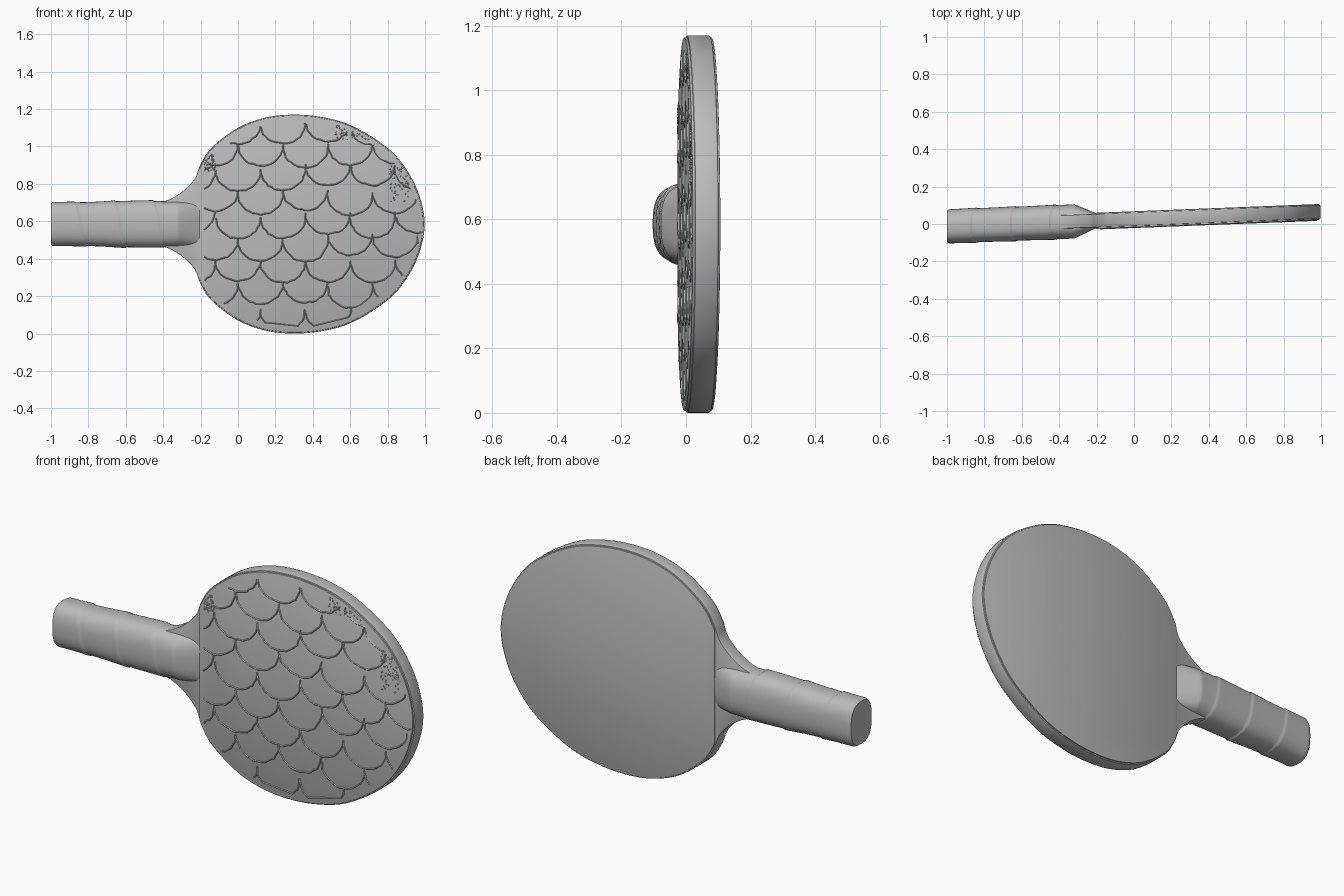
import bpy, bmesh, math, random
from mathutils import Vector

if "Cube" in bpy.data.objects:
    bpy.data.objects.remove(bpy.data.objects["Cube"])

random.seed(4)
MID = 0.585          # height of the paddle's long axis

grey = bpy.data.materials.new("plain grey")
grey.use_nodes = True
grey.diffuse_color = (0.5, 0.5, 0.5, 1)
grey.node_tree.nodes["Principled BSDF"].inputs["Base Color"].default_value = (0.5, 0.5, 0.5, 1)


def place(x, y, z):
    """Paddle coordinates to the scene: slight lean along the long axis."""
    return Vector((x, y + 0.026 + 0.039 * x, z + MID))


def finish(name, bm, angle=35):
    bmesh.ops.recalc_face_normals(bm, faces=bm.faces)
    mesh = bpy.data.meshes.new(name)
    bm.to_mesh(mesh)
    bm.free()
    obj = bpy.data.objects.new(name, mesh)
    bpy.context.collection.objects.link(obj)
    mesh.materials.append(grey)
    bpy.ops.object.select_all(action='DESELECT')
    obj.select_set(True)
    bpy.context.view_layer.objects.active = obj
    bpy.ops.object.shade_smooth_by_angle(angle=math.radians(angle))
    return obj


def spline(points, steps=6):
    """Catmull-Rom curve through the given points."""
    pts = [Vector(p) for p in points]
    out = []
    for i in range(len(pts) - 1):
        a, b, c, d = (pts[max(0, min(len(pts) - 1, i + k))] for k in (-1, 0, 1, 2))
        for s in range(steps):
            t = s / steps
            out.append(0.5 * (2 * b + (c - a) * t + (2 * a - 5 * b + 4 * c - d) * t * t
                              + (3 * b - a - 3 * c + d) * t ** 3))
    return out + [pts[-1]]


# Upper half of the outline, mirrored below
half = [(-0.42, 0.115), (-0.36, 0.135), (-0.29, 0.18), (-0.23, 0.245), (-0.2, 0.32),
        (-0.14, 0.41), (0, 0.515), (0.15, 0.57), (0.3, 0.585), (0.45, 0.572), (0.6, 0.53),
        (0.76, 0.437), (0.87, 0.335), (0.96, 0.18), (0.998, 0)]
full = half + [(x, -z) for x, z in half[-2::-1]]
outline = spline(full)


def slab(name, pts, y0, y1, bevel):
    bm = bmesh.new()
    base = bm.faces.new([bm.verts.new(place(x, y0, z)) for x, z in pts])
    moved = bmesh.ops.extrude_face_region(bm, geom=[base])["geom"]
    bmesh.ops.translate(bm, vec=(0, y1 - y0, 0),
                        verts=[v for v in moved if isinstance(v, bmesh.types.BMVert)])
    rim = [e for e in bm.edges if abs(e.verts[0].co.x - e.verts[1].co.x) > 1e-6
           or abs(e.verts[0].co.z - e.verts[1].co.z) > 1e-6]
    bmesh.ops.bevel(bm, geom=rim, offset=bevel, segments=2, affect='EDGES', profile=0.5)
    return finish(name, bm)


# Blade core with flared neck, and a rubber sheet on each side
slab("blade_core", outline, -0.036, 0.036, 0.004)
sheet = [(0.3 + (x - 0.3) * 0.99, z * 0.99) for x, z in outline if x > -0.212]
slab("front_sheet", sheet, -0.044, -0.034, 0.003)
slab("back_sheet", sheet, 0.034, 0.042, 0.003)

# Handle: rounded sections along x, with a spiral tape step, wedging into the neck
RING, ROWS = 48, 110
X0, X1 = -1.0, -0.19
bm = bmesh.new()
rings = []
for i in range(ROWS + 1):
    x = X0 + (X1 - X0) * i / ROWS
    wedge = min(1, max(0, (x + 0.32) / 0.13))
    wide = 0.122 + 0.004 * math.sin(9 * x)
    thick = 0.092 * (1 - wedge) + 0.034 * wedge
    cap = 1 - 0.07 * max(0, 1 - (x - X0) / 0.02) ** 2
    ring = []
    for k in range(RING):
        a = 2 * math.pi * k / RING
        c, s = math.cos(a), math.sin(a)
        turn = ((x + 0.03 * math.cos(a)) / 0.21) % 1
        tape = 1 + (0.035 * turn ** 2 - 0.012) * (1 - wedge)
        px = x if i else X0
        ring.append(bm.verts.new(place(
            px,
            math.copysign(abs(s) ** 0.75, s) * thick * cap * tape,
            math.copysign(abs(c) ** 0.75, c) * wide * cap * tape)))
    rings.append(ring)
for r0, r1 in zip(rings, rings[1:]):
    for k in range(RING):
        n = (k + 1) % RING
        bm.faces.new((r0[k], r0[n], r1[n], r1[k]))
bm.faces.new(rings[0])
bm.faces.new(rings[-1])
finish("handle", bm, 30)


# Scalloped creases across the front sheet
def inside(x, z, margin):
    if x < -0.19:
        return False
    edge = 0
    for (xa, za), (xb, zb) in zip(half, half[1:]):
        if xa <= x <= xb:
            edge = za + (zb - za) * (x - xa) / (xb - xa)
    return abs(z) < edge - margin


def strip(bm, path, r):
    """Thin three-sided ridge along a path on the front sheet."""
    prev = None
    for i, (x, z) in enumerate(path):
        xa, za = path[max(i - 1, 0)]
        xb, zb = path[min(i + 1, len(path) - 1)]
        side = Vector((zb - za, xa - xb)).normalized() * r
        row = [bm.verts.new(place(x + side.x, -0.0435, z + side.y)),
               bm.verts.new(place(x, -0.0475, z)),
               bm.verts.new(place(x - side.x, -0.0435, z - side.y))]
        if prev:
            for k in range(2):
                bm.faces.new((prev[k], prev[k + 1], row[k + 1], row[k]))
        prev = row


bm = bmesh.new()
WIDTH, RISE = 0.24, 0.125
for row in range(-5, 6):
    for col in range(-1, 6):
        cx = col * WIDTH + (WIDTH / 2 if row % 2 else 0)
        cz = row * RISE + random.uniform(-0.02, 0.02)
        path = []
        for k in range(19):
            a = math.pi * (1 + k / 18)
            x = cx + WIDTH / 2 * math.cos(a) + random.uniform(-0.004, 0.004)
            z = cz + 0.11 * math.sin(a) + 0.05 + random.uniform(-0.004, 0.004)
            if inside(x, z, 0.03):
                path.append((x, z))
        if len(path) > 2:
            strip(bm, path, 0.004)
finish("front_creases", bm, 20)

# Small worn patches of pips near the blade edge
bm = bmesh.new()
for cx, cz, wx, wz in ((0.62, 0.49, 0.1, 0.04), (0.86, 0.22, 0.05, 0.1), (-0.15, 0.33, 0.03, 0.05)):
    for _ in range(60):
        x, z = cx + random.uniform(-wx, wx), cz + random.uniform(-wz, wz)
        if inside(x, z, 0.02):
            made = bmesh.ops.create_icosphere(bm, subdivisions=1, radius=0.004)
            bmesh.ops.translate(bm, vec=place(x, -0.044, z), verts=made["verts"])
finish("worn_pips", bm)
